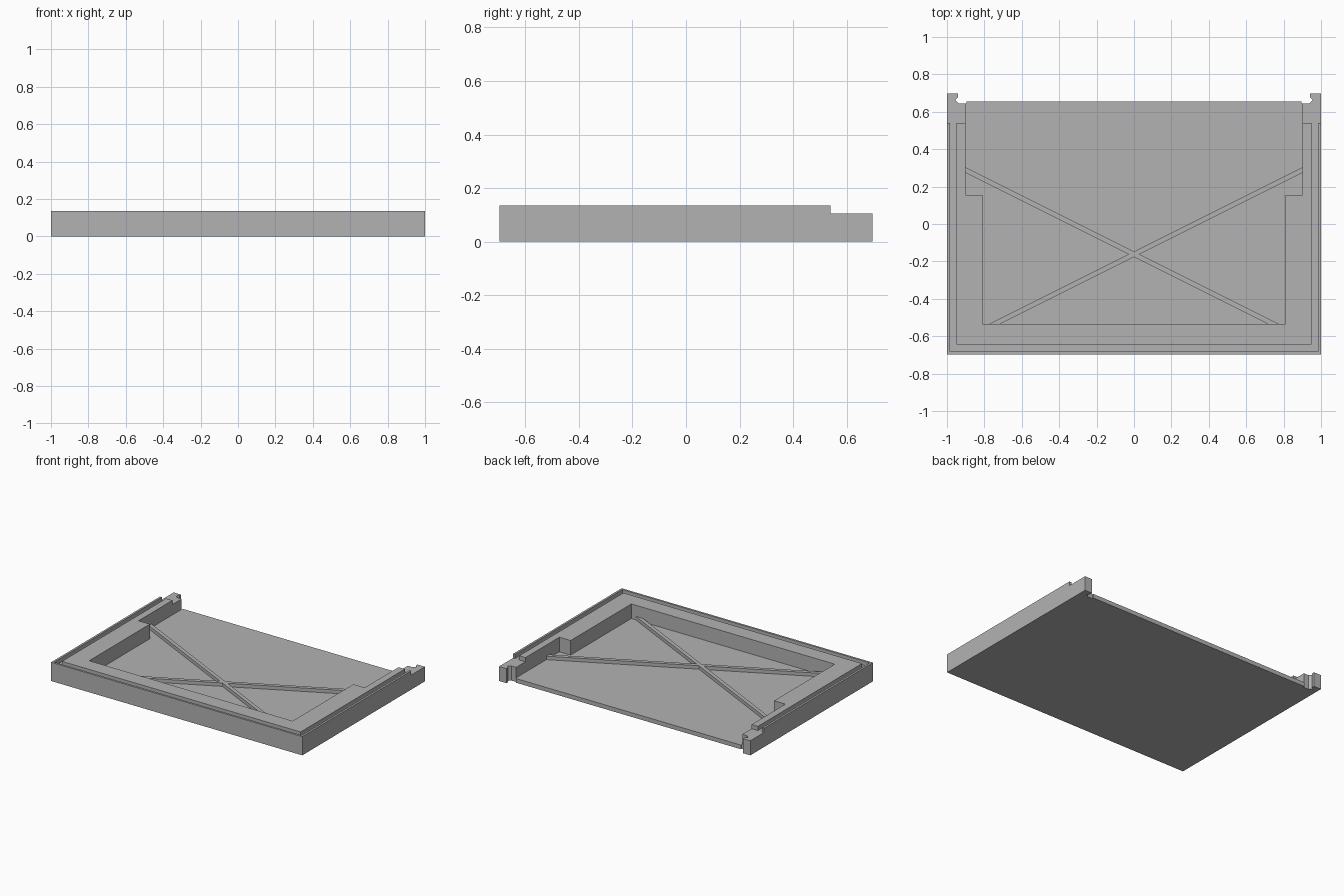
import bpy
import bmesh

cube = bpy.data.objects.get("Cube")
if cube:
    bpy.data.objects.remove(cube, do_unlink=True)

grey = bpy.data.materials.new("plain grey")
grey.use_nodes = True
grey.diffuse_color = (0.45, 0.45, 0.45, 1)
grey.node_tree.nodes["Principled BSDF"].inputs["Base Color"].default_value = grey.diffuse_color

TOP, STEP, FLOOR, RIB_TOP = 0.135, 0.105, 0.03, 0.055
ABOVE = 0.3  # cutters reach well past the top


def prism(name, outline, z0, z1):
    """Extrude a flat outline from z0 to z1."""
    bm = bmesh.new()
    face = bm.faces.new([bm.verts.new((x, y, z0)) for x, y in outline])
    moved = bmesh.ops.extrude_face_region(bm, geom=[face])["geom"]
    verts = [v for v in moved if isinstance(v, bmesh.types.BMVert)]
    bmesh.ops.translate(bm, verts=verts, vec=(0, 0, z1 - z0))
    bmesh.ops.recalc_face_normals(bm, faces=bm.faces)
    mesh = bpy.data.meshes.new(name)
    bm.to_mesh(mesh)
    bm.free()
    mesh.materials.append(grey)
    obj = bpy.data.objects.new(name, mesh)
    bpy.context.collection.objects.link(obj)
    return obj


def mirrored(half):
    """Close a right-hand half outline with its mirror image."""
    return half + [(-x, y) for x, y in reversed(half)]


def combine(target, tool, operation):
    """Apply a boolean and remove the tool object."""
    mod = target.modifiers.new(operation, "BOOLEAN")
    mod.operation, mod.object, mod.solver = operation, tool, "EXACT"
    bpy.context.view_layer.objects.active = target
    bpy.ops.object.modifier_apply(modifier=mod.name)
    bpy.data.objects.remove(tool, do_unlink=True)


# Solid tray with a notched hook at each back corner
tray = prism("tray", mirrored([
    (1, -0.697), (1, 0.697), (0.941, 0.697), (0.941, 0.678), (0.957, 0.663),
    (0.937, 0.645), (0.895, 0.645), (0.895, 0.655)]), 0, TOP)

# Pocket, open at the back
pocket = prism("pocket_cutter", mirrored([
    (0.81, -0.535), (0.81, 0.155), (0.9, 0.155), (0.9, 0.9)]), FLOOR, ABOVE)
combine(tray, pocket, "DIFFERENCE")

# Lowered back ends joined with the groove inside the outer rim
groove = prism("groove_cutter", mirrored([
    (0.985, -0.682), (0.985, 0.54), (1.2, 0.54), (1.2, 0.9),
    (0.7, 0.9), (0.7, 0.54), (0.95, 0.54), (0.95, -0.645)]), STEP, ABOVE)
combine(tray, groove, "DIFFERENCE")

# Crossed stiffening ribs, rooted in the walls
for side in (-1, 1):
    ends = [(-0.93, 0.303), (0.85, -0.587)]
    lower = [(side * x, y - 0.015) for x, y in ends]
    upper = [(side * x, y + 0.015) for x, y in reversed(ends)]
    combine(tray, prism("rib", lower + upper, FLOOR / 2, RIB_TOP), "UNION")
